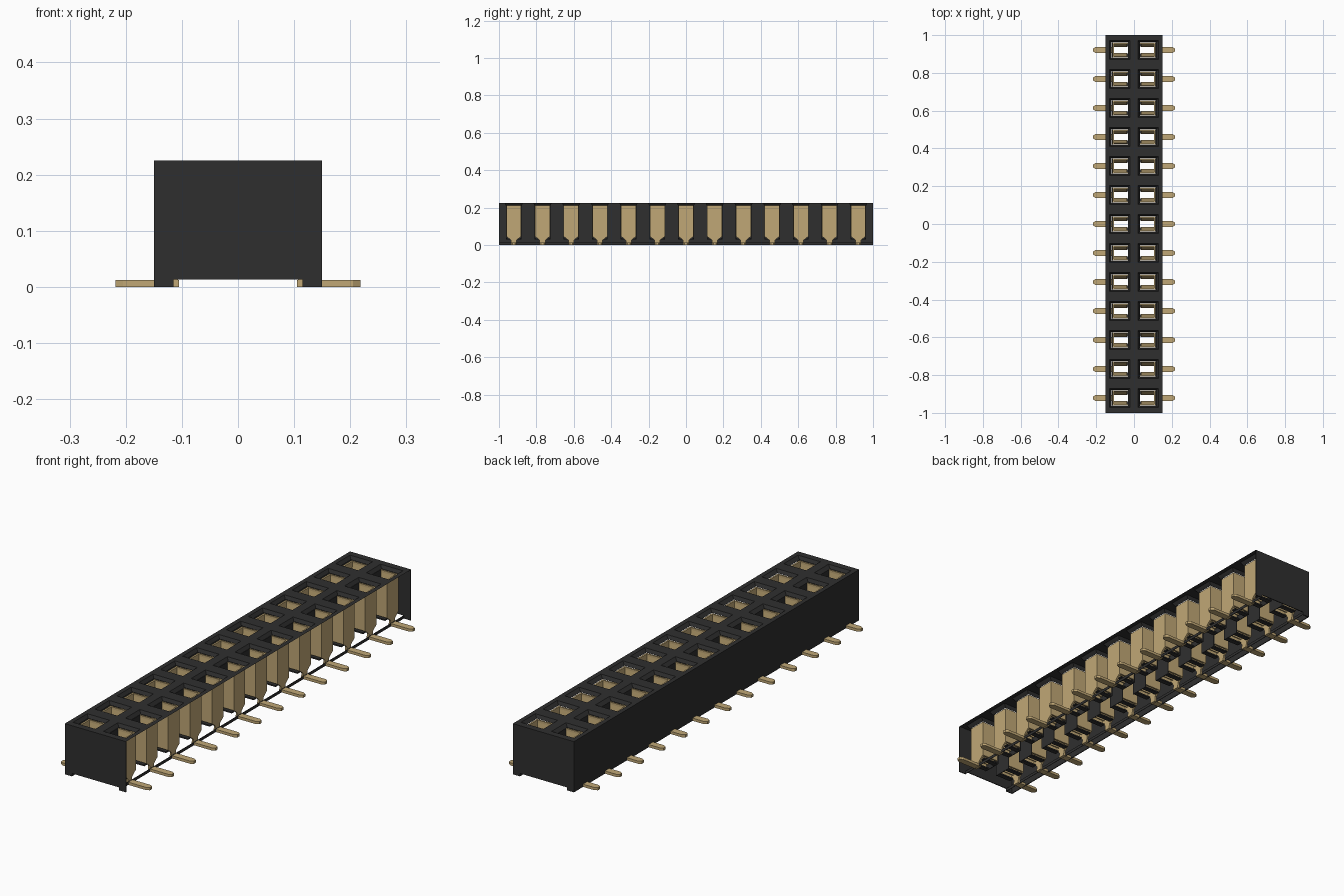
import bpy, bmesh, math

cube = bpy.data.objects.get("Cube")
if cube:
    bpy.data.objects.remove(cube, do_unlink=True)


def material(name, color):
    m = bpy.data.materials.new(name)
    m.use_nodes = True
    m.diffuse_color = color
    m.node_tree.nodes["Principled BSDF"].inputs["Base Color"].default_value = color
    return m


BLACK = material("black plastic", (0.028, 0.028, 0.028, 1))
GOLD = material("gold metal", (0.53, 0.39, 0.18, 1))

COUNT, PITCH = 13, 0.1535
HALF_W, TOP, FOOT = 0.15, 0.225, 0.013
rows = [(i - (COUNT - 1) / 2) * PITCH for i in range(COUNT)]


def prism(bm, points, offset):
    """Extrude a planar outline by an offset vector."""
    face = bm.faces.new([bm.verts.new(p) for p in points])
    ext = bmesh.ops.extrude_face_region(bm, geom=[face])["geom"]
    bmesh.ops.translate(bm, vec=offset, verts=[v for v in ext if isinstance(v, bmesh.types.BMVert)])


def box(bm, x0, x1, y0, y1, z0, z1):
    prism(bm, [(x0, y0, z0), (x1, y0, z0), (x1, y1, z0), (x0, y1, z0)], (0, 0, z1 - z0))


def quad(bm, *points):
    bm.faces.new([bm.verts.new(p) for p in points])


def mesh_from(bm, name, mat, recalc=True):
    bmesh.ops.remove_doubles(bm, verts=bm.verts, dist=1e-5)
    if recalc:
        bmesh.ops.recalc_face_normals(bm, faces=bm.faces)
    mesh = bpy.data.meshes.new(name)
    bm.to_mesh(mesh)
    bm.free()
    mesh.materials.append(mat)
    return mesh


def place(name, mesh, location=(0, 0, 0), turn=0):
    ob = bpy.data.objects.new(name, mesh)
    ob.location = location
    ob.rotation_euler.z = turn
    bpy.context.collection.objects.link(ob)


def rect(x0, x1, y0, y1, z):
    return [(x0, y0, z), (x1, y0, z), (x1, y1, z), (x0, y1, z)]


# Top plate with a funnel-shaped opening over every contact
bm = bmesh.new()
xs = [-HALF_W, -0.13, -0.02, 0.02, 0.13, HALF_W]
ys = [-1] + [y + d for y in rows for d in (-0.05, 0.05)] + [1]
for i in range(len(xs) - 1):
    for j in range(len(ys) - 1):
        outer = rect(xs[i], xs[i + 1], ys[j], ys[j + 1], TOP)
        if i % 2 and j % 2:
            cx, cy = (xs[i] + xs[i + 1]) / 2, (ys[j] + ys[j + 1]) / 2
            inner = rect(cx - 0.045, cx + 0.042, cy - 0.042, cy + 0.042, 0.21)
            for k in range(4):
                n = (k + 1) % 4
                quad(bm, outer[k], outer[n], inner[n], inner[k])
        else:
            quad(bm, *outer)
place("top_plate", mesh_from(bm, "top_plate", BLACK, False))

# End walls standing on two small feet
outline = [(-HALF_W, 0), (-0.115, 0), (-0.115, FOOT), (0.115, FOOT),
           (0.115, 0), (HALF_W, 0), (HALF_W, TOP), (-HALF_W, TOP)]
for name, y, t in (("front_wall", -1, 0.004), ("back_wall", 1, -0.004)):
    bm = bmesh.new()
    prism(bm, [(x, y, z) for x, z in outline], (0, t, 0))
    place(name, mesh_from(bm, name, BLACK))

# Closed side wall; the opposite side is open
bm = bmesh.new()
box(bm, -HALF_W, -HALF_W + 0.004, -1, 1, 0, TOP)
place("right_wall", mesh_from(bm, "right_wall", BLACK))

# Thin bottom rails along both sides
for name, s in (("left_rail", 1), ("right_rail", -1)):
    bm = bmesh.new()
    box(bm, s * 0.115, s * 0.117, -1, 1, 0, FOOT)
    place(name, mesh_from(bm, name, BLACK))

# Contact: three-sided sleeve, leaning springs, tapered neck and flat lead
bm = bmesh.new()
prism(bm, [(0.107, y, z) for y, z in (
    (-0.04, 0.21), (-0.04, 0.045), (-0.026, 0.035), (-0.015, 0.025), (-0.015, 0),
    (0.015, 0), (0.015, 0.025), (0.026, 0.035), (0.04, 0.045), (0.04, 0.21))], (0.008, 0, 0))
for s in (-1, 1):
    box(bm, 0.033, 0.107, s * 0.033, s * 0.04, 0.045, 0.21)
    prism(bm, [(0.036, s * y, z) for y, z in (
        (0.033, 0.2), (0.017, 0.05), (0.021, 0.05), (0.035, 0.19))], (0.07, 0, 0))
prism(bm, [(0.105, -0.015, 0), (0.205, -0.015, 0), (0.218, -0.007, 0),
           (0.218, 0.007, 0), (0.205, 0.015, 0), (0.105, 0.015, 0)], (0, 0, 0.012))
contact = mesh_from(bm, "contact", GOLD)

# Pocket: inner wall and two narrow floor ledges
bm = bmesh.new()
box(bm, 0.029, 0.032, -0.042, 0.042, 0.03, 0.21)
for s in (-1, 1):
    box(bm, 0.032, 0.105, s * 0.018, s * 0.04, 0.03, 0.036)
pocket = mesh_from(bm, "pocket", BLACK)

for i, y in enumerate(rows):
    for side, turn in (("left", 0), ("right", math.pi)):
        place(f"{side}_contact_{i + 1}", contact, (0, y, 0), turn)
        place(f"{side}_pocket_{i + 1}", pocket, (0, y, 0), turn)
